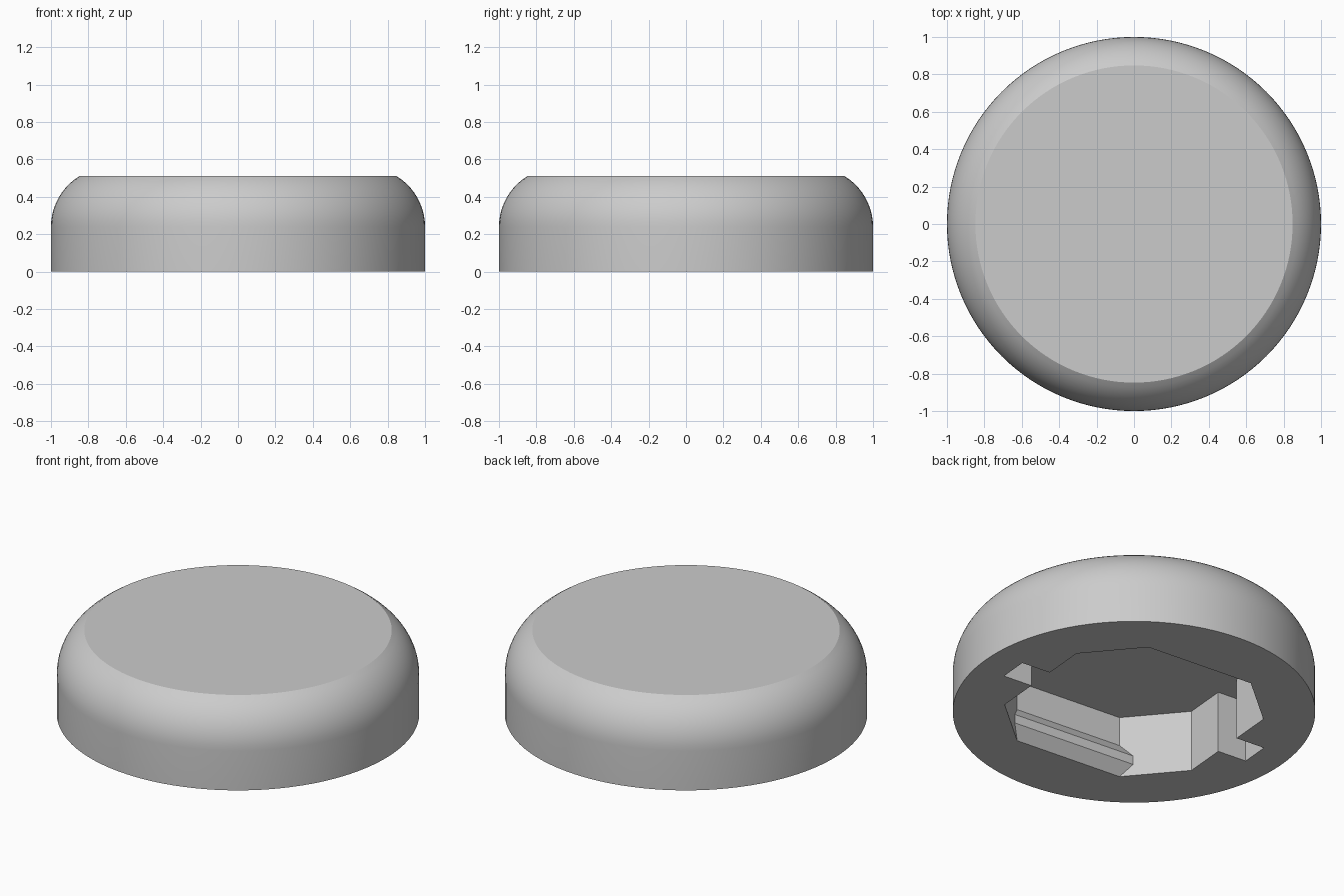
import bpy, bmesh, math

if "Cube" in bpy.data.objects:
    bpy.data.objects.remove(bpy.data.objects["Cube"])

SEG = 128
grey = bpy.data.materials.new("grey")
grey.diffuse_color = (0.6, 0.6, 0.6, 1)
grey.use_nodes = True
grey.node_tree.nodes["Principled BSDF"].inputs["Base Color"].default_value = grey.diffuse_color


def loft(name, rings):
    """Closed solid from a stack of rings with equal point counts."""
    bm = bmesh.new()
    loops = [[bm.verts.new(p) for p in ring] for ring in rings]
    n = len(loops[0])
    for a, b in zip(loops, loops[1:]):
        for i in range(n):
            j = (i + 1) % n
            bm.faces.new((a[i], a[j], b[j], b[i]))
    bm.faces.new(loops[0][::-1])
    bm.faces.new(loops[-1])
    bmesh.ops.recalc_face_normals(bm, faces=bm.faces)
    mesh = bpy.data.meshes.new(name)
    bm.to_mesh(mesh)
    bm.free()
    mesh.materials.append(grey)
    ob = bpy.data.objects.new(name, mesh)
    bpy.context.collection.objects.link(ob)
    return ob


# Cap body: straight skirt, rounded shoulder, flat top
SHOULDER_Z, TOP_Z, TOP_R = 0.24, 0.51, 0.848
drop, rise = 1 - TOP_R, TOP_Z - SHOULDER_Z
radius = (drop ** 2 + rise ** 2) / (2 * drop)
end = math.asin(rise / radius)
STEPS = 10
profile = [(1, 0)] + [(1 - radius + radius * math.cos(end * k / STEPS),
                       SHOULDER_Z + radius * math.sin(end * k / STEPS))
                      for k in range(STEPS + 1)]


def circle(r, z):
    return [(r * math.cos(math.tau * i / SEG), r * math.sin(math.tau * i / SEG), z)
            for i in range(SEG)]


cap = loft("cap", [circle(r, z) for r, z in profile])

# Underside socket: chamfered square with two side notches,
# narrowed by a snap rib along the two other walls
WALL, FLAT, NOTCH_W, NOTCH_X, DEPTH, RIB = 0.63, 0.345, 0.088, 0.815, 0.376, 0.054
TILT = math.radians(-4.9)


def socket_ring(half_y, z):
    half = [(WALL, -FLAT), (WALL, -NOTCH_W), (NOTCH_X, -NOTCH_W),
            (NOTCH_X, NOTCH_W), (WALL, NOTCH_W), (WALL, FLAT),
            (WALL + FLAT - half_y, half_y), (half_y - WALL - FLAT, half_y)]
    pts = half + [(-x, -y) for x, y in half]
    c, s = math.cos(TILT), math.sin(TILT)
    return [(x * c - y * s, x * s + y * c, z) for x, y in pts]


cutter = loft("socket_cutter", [socket_ring(h, z) for h, z in (
    (WALL, -0.05), (WALL, 0), (WALL - RIB, 0.07), (WALL - RIB, 0.124),
    (WALL, 0.198), (WALL, DEPTH))])
cutter.hide_render = True

cut = cap.modifiers.new("socket", 'BOOLEAN')
cut.operation = 'DIFFERENCE'
cut.solver = 'EXACT'
cut.object = cutter
bpy.context.view_layer.objects.active = cap
cap.select_set(True)
bpy.ops.object.modifier_apply(modifier=cut.name)
bpy.data.objects.remove(cutter)

# Smooth shoulder, sharp rims and socket edges
bpy.ops.object.shade_smooth_by_angle(angle=math.radians(22))
